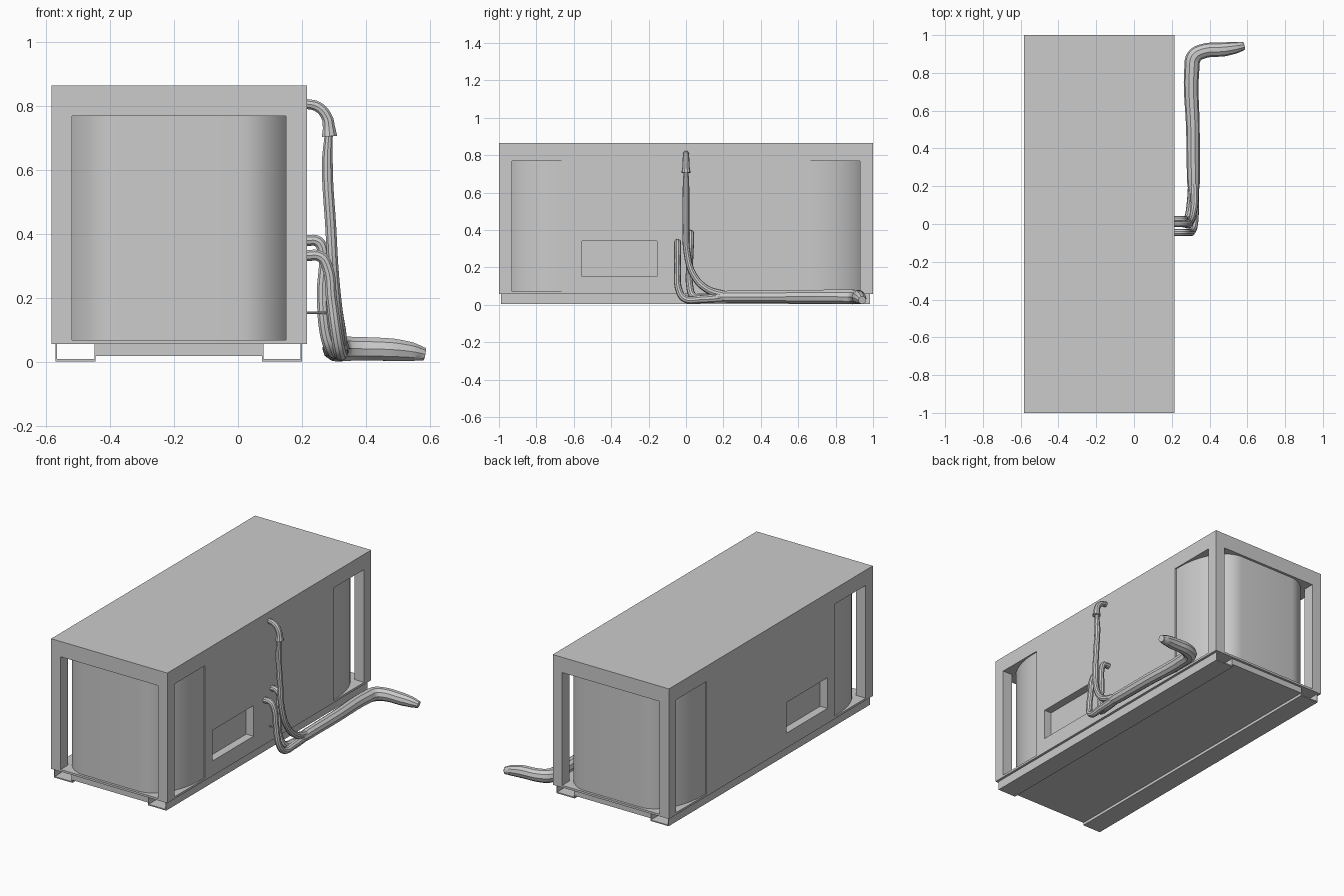
import bpy, math
from math import cos, sin, pi

old = bpy.data.objects.get("Cube")
if old:
    bpy.data.objects.remove(old, do_unlink=True)

grey = bpy.data.materials.new("plain_grey")
grey.use_nodes = True
colour = (0.6, 0.6, 0.6, 1)
grey.diffuse_color = colour
grey.node_tree.nodes["Principled BSDF"].inputs["Base Color"].default_value = colour

X0, X1 = -0.583, 0.215          # body sides
XC = (X0 + X1) / 2


def add_mesh(name, verts, faces, smooth=False):
    mesh = bpy.data.meshes.new(name)
    mesh.from_pydata(verts, [], faces)
    mesh.materials.append(grey)
    ob = bpy.data.objects.new(name, mesh)
    bpy.context.collection.objects.link(ob)
    if smooth:
        shade(ob)
    return ob


def shade(ob):
    bpy.ops.object.select_all(action='DESELECT')
    ob.select_set(True)
    bpy.context.view_layer.objects.active = ob
    bpy.ops.object.shade_smooth_by_angle(angle=math.radians(35))


def prism(name, outline, z0, z1, smooth=False):
    """Extrude a counter-clockwise plan outline from z0 to z1."""
    n = len(outline)
    verts = [(x, y, z) for z in (z0, z1) for x, y in outline]
    faces = [tuple(reversed(range(n))), tuple(range(n, 2 * n))]
    faces += [(i, (i + 1) % n, (i + 1) % n + n, i + n) for i in range(n)]
    return add_mesh(name, verts, faces, smooth)


def box(name, x, y, z):
    return prism(name, [(x[0], y[0]), (x[1], y[0]), (x[1], y[1]), (x[0], y[1])], *z)


def pipe(name, points):
    """Round pipe through (x, y, z, radius) points."""
    cu = bpy.data.curves.new(name, 'CURVE')
    cu.dimensions = '3D'
    cu.bevel_depth = 1
    cu.bevel_resolution = 3
    cu.resolution_u = 5
    cu.use_fill_caps = True
    sp = cu.splines.new('BEZIER')
    sp.bezier_points.add(len(points) - 1)
    for bp, p in zip(sp.bezier_points, points):
        bp.co = p[:3]
        bp.radius = p[3]
        bp.handle_left_type = bp.handle_right_type = 'AUTO'
    cu.materials.append(grey)
    ob = bpy.data.objects.new(name, cu)
    bpy.context.collection.objects.link(ob)
    bpy.ops.object.select_all(action='DESELECT')
    ob.select_set(True)
    bpy.context.view_layer.objects.active = ob
    bpy.ops.object.convert(target='MESH')
    shade(bpy.context.view_layer.objects.active)


# Roof, floor and corner posts
box("roof", (X0, X1), (-1, 1), (0.77, 0.865))
box("floor", (X0, X1), (-1, 1), (0.057, 0.07))
for side, x in (("right", (X0, X0 + 0.065)), ("left", (X1 - 0.065, X1))):
    for end, y in (("front", (-1, -0.93)), ("back", (0.93, 1))):
        box(f"{end}_{side}_post", x, y, (0.07, 0.77))

# Inner housing with rounded corners
RX, RY, HX, HY = 0.2, 0.32, (X1 - X0) / 2 - 0.008, 0.985
outline = []
for q, (sx, sy) in enumerate(((1, 1), (-1, 1), (-1, -1), (1, -1))):
    for k in range(13):
        a = (q + k / 12) * pi / 2
        outline.append((XC + sx * (HX - RX) + RX * cos(a), sy * (HY - RY) + RY * sin(a)))
housing = prism("rounded_housing", outline, 0.07, 0.77, True)

# Flush side panels
panels = box("side_panels", (X0, X1), (-0.63, 0.63), (0.07, 0.77))

# Recessed window on each side
for i, x in enumerate((X0, X1)):
    cutter = box("window_cutter", (x - 0.05, x + 0.05), (-0.555, -0.155), (0.15, 0.34))
    cutter.hide_render = True
    for ob in (housing, panels):
        mod = ob.modifiers.new("window", 'BOOLEAN')
        mod.operation = 'DIFFERENCE'
        mod.solver = 'EXACT'
        mod.object = cutter
        bpy.context.view_layer.objects.active = ob
        bpy.ops.object.modifier_apply(modifier=mod.name)
    bpy.data.objects.remove(cutter, do_unlink=True)

# Base: centre plate and two open lifting channels
Y = (-0.99, 0.985)
box("base_plate", (-0.445, 0.075), Y, (0.02, 0.057))
for side, a, b in (("right", -0.57, -0.445), ("left", 0.075, 0.2)):
    box(f"{side}_channel_bottom", (a, b), Y, (0.003, 0.01))
    for edge, e in (("outer", a), ("inner", b - 0.004)):
        box(f"{side}_channel_{edge}_wall", (e, e + 0.004), Y, (0.01, 0.057))

# Tall vent pipe with a flared elbow
pipe("vent_elbow", [(0.21, 0, 0.808, 0.016), (0.25, 0, 0.798, 0.017),
                    (0.278, 0, 0.765, 0.018), (0.284, 0, 0.735, 0.02),
                    (0.286, 0, 0.706, 0.025)])
pipe("tall_pipe", [(0.284, 0, 0.72, 0.013), (0.279, 0, 0.62, 0.018),
                   (0.29, 0, 0.42, 0.018), (0.298, 0.005, 0.28, 0.018),
                   (0.31, 0.04, 0.16, 0.018), (0.32, 0.11, 0.085, 0.02),
                   (0.318, 0.21, 0.05, 0.024)])

# Two lower pipes bending down into the duct
pipe("front_pipe", [(0.21, -0.045, 0.333, 0.018), (0.258, -0.045, 0.33, 0.018),
                    (0.28, -0.045, 0.295, 0.018), (0.292, -0.045, 0.2, 0.018),
                    (0.31, -0.035, 0.07, 0.019), (0.318, -0.005, 0.032, 0.02),
                    (0.322, 0.08, 0.03, 0.022), (0.318, 0.21, 0.04, 0.026)])
pipe("back_pipe", [(0.21, 0.025, 0.38, 0.018), (0.25, 0.025, 0.377, 0.018),
                   (0.266, 0.025, 0.345, 0.018), (0.264, 0.02, 0.22, 0.018),
                   (0.272, 0.02, 0.1, 0.019), (0.288, 0.04, 0.045, 0.02),
                   (0.3, 0.1, 0.034, 0.022), (0.312, 0.21, 0.04, 0.026)])
pipe("support_rod", [(0.21, 0, 0.155, 0.004), (0.275, 0, 0.155, 0.004)])

# Ground duct turning outwards to a flattened end
pipe("ground_duct", [(0.317, 0.16, 0.043, 0.026), (0.315, 0.22, 0.043, 0.034),
                     (0.312, 0.5, 0.043, 0.036), (0.306, 0.82, 0.043, 0.04),
                     (0.318, 0.885, 0.042, 0.041), (0.36, 0.913, 0.042, 0.039),
                     (0.48, 0.925, 0.039, 0.037), (0.54, 0.934, 0.033, 0.031),
                     (0.582, 0.942, 0.025, 0.021)])
